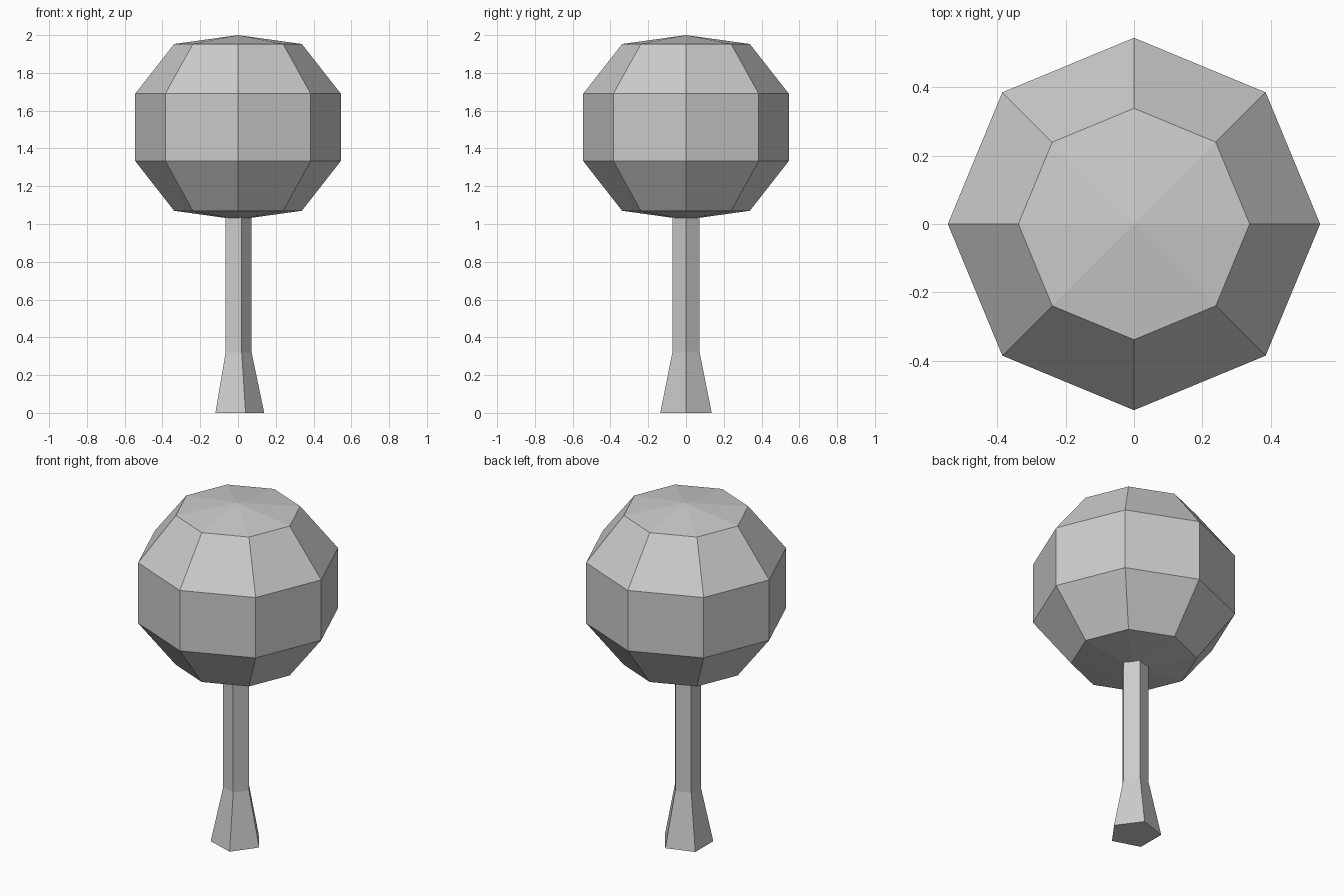
import bpy, bmesh
from math import cos, sin, tau

if "Cube" in bpy.data.objects:
    bpy.data.objects.remove(bpy.data.objects["Cube"])


def lathe(name, profile, sides, x=0.0):
    """Flat-faced solid of revolution; radius 0 makes a pole, open ends are capped."""
    bm = bmesh.new()
    rings = []
    for r, z in profile:
        if r == 0:
            rings.append([bm.verts.new((x, 0, z))] * sides)
        else:
            rings.append([bm.verts.new((x + r * cos(tau * i / sides), r * sin(tau * i / sides), z))
                          for i in range(sides)])
    for low, high in zip(rings, rings[1:]):
        for i in range(sides):
            j = (i + 1) % sides
            corners = dict.fromkeys([low[i], low[j], high[j], high[i]])
            bm.faces.new(list(corners))
    for ring in (rings[0], rings[-1]):
        if ring[0] is not ring[1]:
            bm.faces.new(ring)
    bmesh.ops.recalc_face_normals(bm, faces=bm.faces)
    mesh = bpy.data.meshes.new(name)
    bm.to_mesh(mesh)
    bm.free()
    obj = bpy.data.objects.new(name, mesh)
    bpy.context.collection.objects.link(obj)
    return obj


# Five-sided trunk, flared at the foot and running just into the crown
lathe("trunk", [(0.143, 0), (0.076, 0.32), (0.076, 1.07)], 5, x=-0.004)

# Eight-sided ball crown with flattened poles
lathe("crown", [(0, 1.023), (0.338, 1.07), (0.544, 1.333),
                (0.544, 1.69), (0.338, 1.953), (0, 2.0)], 8)
